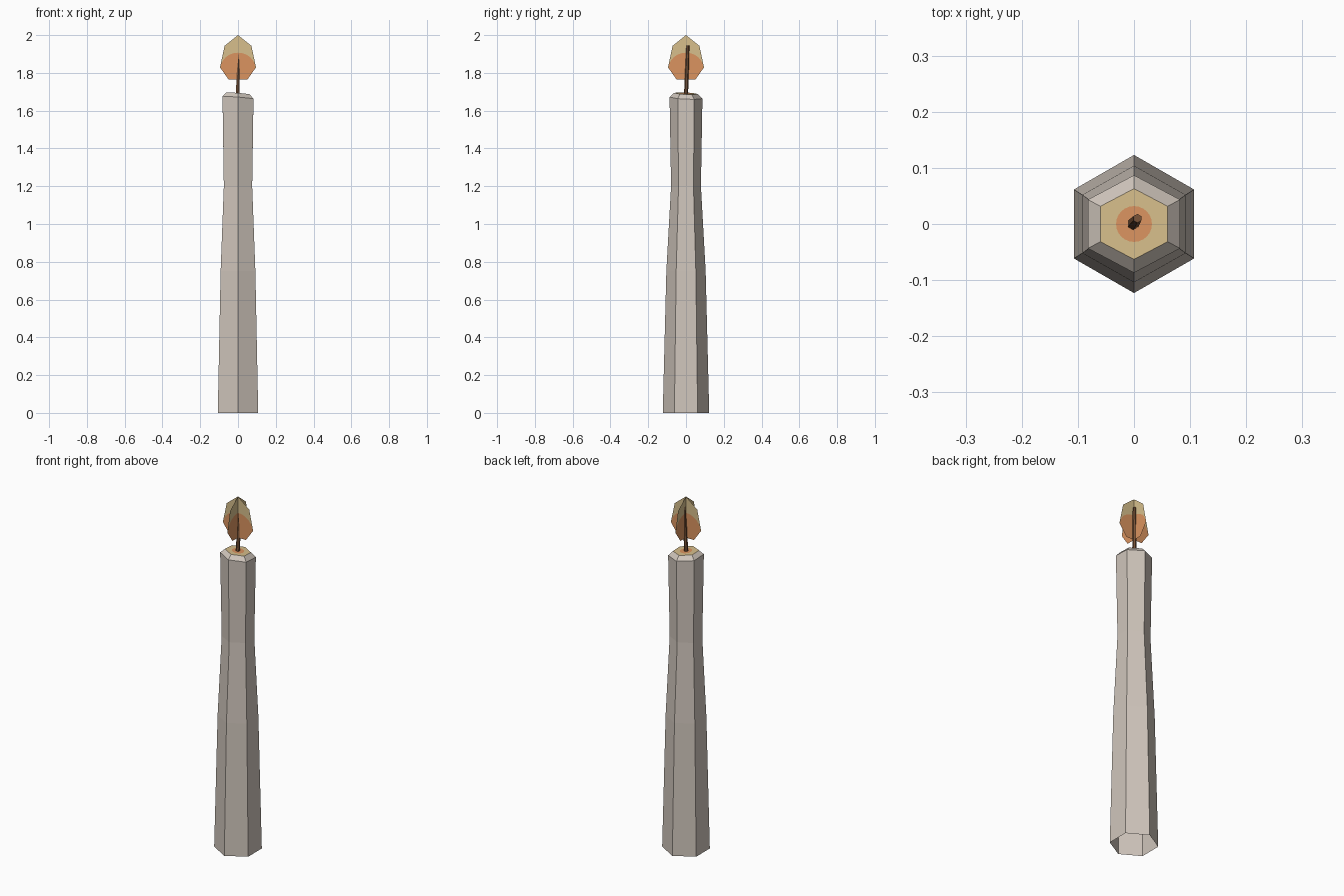
import bpy, math
from mathutils import Vector

if "Cube" in bpy.data.objects:
    bpy.data.objects.remove(bpy.data.objects["Cube"])


def material(name, r, g, b):
    lin = lambda c: ((c / 255 + 0.055) / 1.055) ** 2.4
    m = bpy.data.materials.new(name)
    m.diffuse_color = (lin(r), lin(g), lin(b), 1)
    m.use_nodes = True
    m.node_tree.nodes["Principled BSDF"].inputs["Base Color"].default_value = m.diffuse_color
    return m


WAX = material("pale wax", 208, 198, 188)
GLOW = material("pale flame yellow", 215, 191, 140)
ORANGE = material("flame orange", 219, 148, 96)
WICK = material("wick brown", 122, 84, 56)


def build(name, verts, faces, mats, indices=None):
    me = bpy.data.meshes.new(name)
    me.from_pydata(verts, [], faces)
    for m in mats:
        me.materials.append(m)
    for i, k in enumerate(indices or []):
        me.polygons[i].material_index = k
    ob = bpy.data.objects.new(name, me)
    bpy.context.collection.objects.link(ob)
    return ob


def bridge(rings, n):
    return [(r * n + i, r * n + (i + 1) % n, (r + 1) * n + (i + 1) % n, (r + 1) * n + i)
            for r in range(rings - 1) for i in range(n)]


def hexagon(ax, ry, z, tilt=0):
    pts = [(ax, -ry / 2), (ax, ry / 2), (0, ry), (-ax, ry / 2), (-ax, -ry / 2), (0, -ry)]
    return [Vector((x, y, z - tilt * (x + 0.6 * y))) for x, y in pts]


# Candle body: hexagonal shaft with a waist, open underneath, slightly tilted top
TILT = 0.08
profile = [(0.107, 0.123, 0, 0), (0.092, 0.104, 0.75, 0), (0.075, 0.079, 1.2, 0),
           (0.082, 0.087, 1.668, TILT), (0.060, 0.063, 1.691, TILT)]
verts = [v for p in profile for v in hexagon(*p)]
build("candle_body", verts, bridge(len(profile), 6), [WAX])

# Melted top: hexagon with a glowing disc cut in its middle
corners = hexagon(*profile[-1])
outer, inner = [], []
for i in range(6):
    for k in range(4):
        p = corners[i].lerp(corners[(i + 1) % 6], k / 4)
        s = 0.032 / math.hypot(p.x, p.y)
        outer.append(p)
        x, y = p.x * s, p.y * s
        inner.append(Vector((x, y, 1.691 - TILT * (x + 0.6 * y))))
faces = bridge(2, 24) + [tuple(range(24, 48))]
build("melted_top", outer + inner, faces, [GLOW, ORANGE], [0] * 24 + [1])

# Wick: thin leaning six-sided rod
verts = []
for cx, cy, z, r in [(-0.002, 0.0, 1.68, 0.011), (0.006, 0.010, 1.945, 0.008)]:
    for i in range(6):
        a = math.radians(60 * i + 30)
        verts.append((cx + r * math.cos(a), cy + r * math.sin(a), z))
build("wick", verts, bridge(2, 6) + [tuple(range(6, 12))], [WICK])

# Flame: two crossed flat cards, orange dome below and yellow tip above
arc = [(0.092 * math.cos(math.pi * i / 12), 1.825 + 0.082 * math.sin(math.pi * i / 12))
       for i in range(13)]
bottom = [(-0.05, 1.765), (0.05, 1.765)]
tip = [(0.096, 1.826), (0.071, 1.943), (0, 2.0), (-0.071, 1.943), (-0.096, 1.826)]
shape = arc + bottom + tip
low = tuple(range(15))
high = tuple(range(15, 20)) + tuple(range(12, -1, -1))
for name, along_y in (("flame_front", False), ("flame_side", True)):
    pts = [(0, u, z) if along_y else (u, 0, z) for u, z in shape]
    build(name, pts, [low, high], [GLOW, ORANGE], [1, 0])
